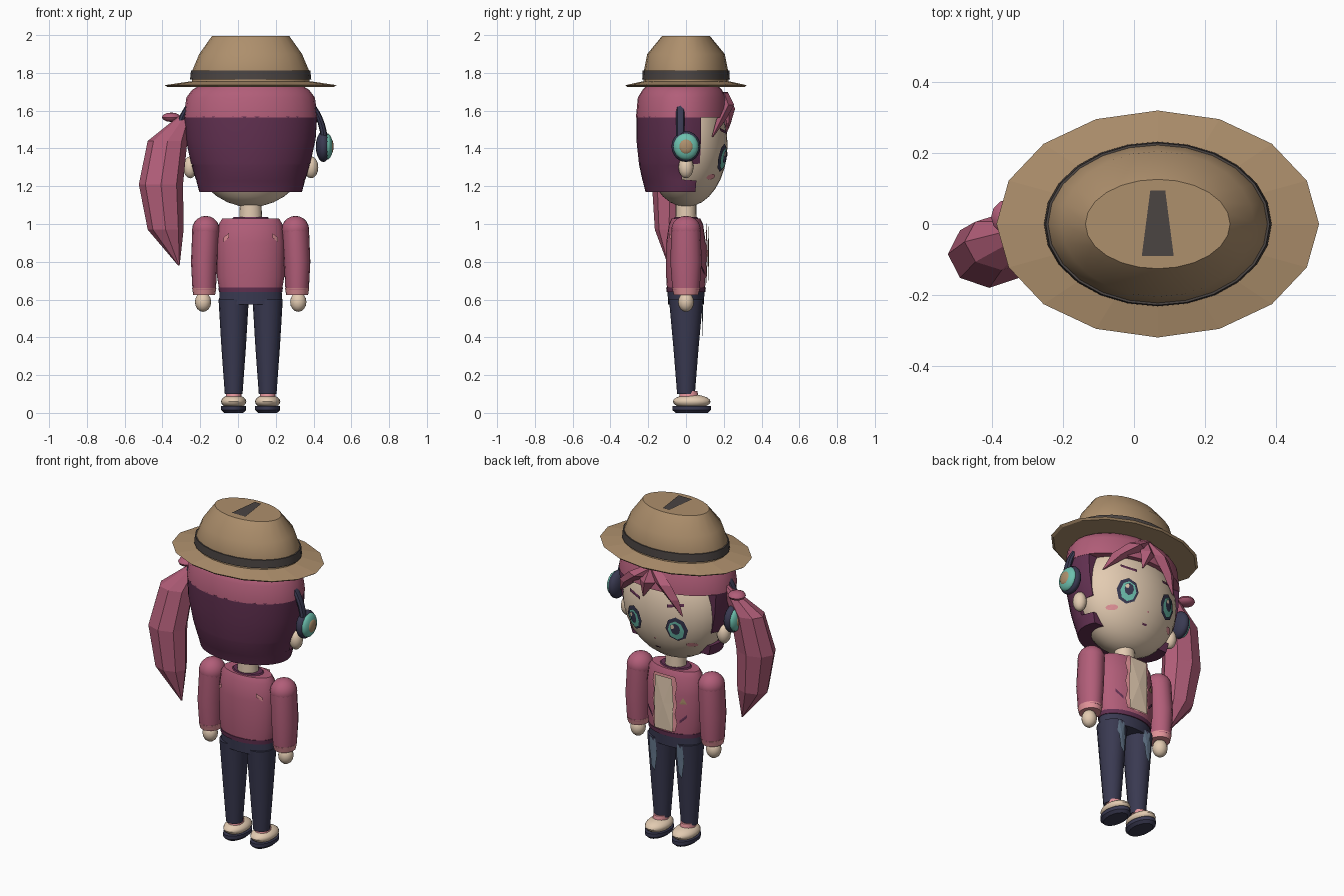
import bpy, bmesh
from math import sin, cos, pi, sqrt, radians

if "Cube" in bpy.data.objects:
    bpy.data.objects.remove(bpy.data.objects["Cube"])

CX = 0.067  # the figure's own centre line


def material(name, r, g, b):
    colour = [(c / 255) ** 2.2 for c in (r, g, b)] + [1]
    m = bpy.data.materials.new(name)
    m.use_nodes = True
    m.diffuse_color = colour
    m.node_tree.nodes["Principled BSDF"].inputs["Base Color"].default_value = colour
    return m


TAN = material("tan felt", 172, 142, 108)
GREY = material("dark grey", 76, 70, 68)
PINK = material("rose", 176, 94, 120)
PLUM = material("plum", 98, 52, 82)
NAVY = material("navy", 60, 60, 82)
TEAL = material("teal", 108, 190, 172)
SKIN = material("skin", 226, 202, 176)
BLUSH = material("light pink", 226, 146, 152)
SLATE = material("slate blue", 98, 116, 136)


def finish(name, bm, mat, smooth):
    me = bpy.data.meshes.new(name)
    bm.to_mesh(me)
    bm.free()
    me.materials.append(mat)
    if smooth:
        me.shade_smooth()
        me.set_sharp_from_angle(angle=radians(40))
    ob = bpy.data.objects.new(name, me)
    bpy.context.collection.objects.link(ob)
    return ob


def loft(name, rings, mat, sides=20, smooth=True, arc=None):
    """Skin level ellipses (x, y, z, rx, ry); arc limits them to the back."""
    bm = bmesh.new()
    rows = []
    for x, y, z, rx, ry in rings:
        row = []
        for i in range(sides):
            if arc:
                t = radians(arc(z))
                a = pi - t + (pi + 2 * t) * i / (sides - 1)
            else:
                a = 2 * pi * i / sides
            row.append(bm.verts.new((CX + x + rx * cos(a), y + ry * sin(a), z)))
        rows.append(row)
    for low, high in zip(rows, rows[1:]):
        for i in range(sides):
            j = (i + 1) % sides
            bm.faces.new((low[i], low[j], high[j], high[i]))
    bm.faces.new(rows[0][::-1])
    bm.faces.new(rows[-1])
    bmesh.ops.recalc_face_normals(bm, faces=bm.faces)
    return finish(name, bm, mat, smooth)


def ellipsoid(name, loc, size, mat, segs=20):
    bm = bmesh.new()
    bmesh.ops.create_uvsphere(bm, u_segments=segs, v_segments=segs // 2, radius=1)
    bmesh.ops.scale(bm, vec=size, verts=bm.verts)
    bmesh.ops.translate(bm, vec=(CX + loc[0], loc[1], loc[2]), verts=bm.verts)
    return finish(name, bm, mat, True)


FACE = (0, 0, 1.42, 0.32, 0.22, 0.33)
CHEST = (0, 0, 0.85, 0.18, 0.105, 9)


def decal(name, points, mat, body, off=0.005, side=1):
    """Thin patch of (x, z) points laid over an ellipsoid body."""
    bx, by, bz, rx, ry, rz = body
    n = len(points)
    middle = (sum(p[0] for p in points) / n, sum(p[1] for p in points) / n)
    bm = bmesh.new()
    vs = []
    for x, z in points + [middle]:
        d = sqrt(max(0, 1 - ((x - bx) / rx) ** 2 - ((z - bz) / rz) ** 2))
        vs.append(bm.verts.new((CX + x, by + side * (ry * d + off), z)))
    for i in range(n):
        bm.faces.new((vs[i], vs[(i + 1) % n], vs[n]))
    bm.normal_update()
    if sum(f.normal.y for f in bm.faces) * side < 0:
        bmesh.ops.reverse_faces(bm, faces=bm.faces)
    return finish(name, bm, mat, False)


def oval(x, z, rx, rz, n=10):
    return [(x + rx * cos(2 * pi * i / n), z + rz * sin(2 * pi * i / n)) for i in range(n)]


def stroke(x1, z1, x2, z2, w):
    return [(x1, z1 - w), (x2, z2 - w), (x2, z2 + w), (x1, z1 + w)]


# Hat
loft("hat_brim", [(0, 0, 1.725, 0.44, 0.31), (0, 0, 1.735, 0.455, 0.32),
                  (0, 0, 1.755, 0.32, 0.23)], TAN, 16, False)
loft("hat_crown", [(0, 0, 1.74, 0.312, 0.225), (0, 0, 1.81, 0.31, 0.223),
                   (0, 0, 1.9, 0.272, 0.205), (0, 0, 1.996, 0.204, 0.126)], TAN, 24)
loft("hat_band", [(0, 0, 1.765, 0.321, 0.232), (0, 0, 1.812, 0.316, 0.229)], GREY, 24)
bm = bmesh.new()
bm.faces.new([bm.verts.new((CX + x, y, 2)) for x, y in
              ((-0.045, -0.09), (0.045, -0.09), (0.021, 0.095), (-0.021, 0.095))])
finish("hat_top_patch", bm, GREY, False)

# Head and hair
ellipsoid("face", FACE[:3], FACE[3:], SKIN, 32)
loft("back_hair", [(0, -0.02, 1.17, 0.272, 0.195), (0, -0.02, 1.23, 0.288, 0.21),
                   (0, -0.02, 1.235, 0.29, 0.212), (0, -0.02, 1.31, 0.313, 0.228),
                   (0, -0.02, 1.32, 0.316, 0.23), (0, -0.02, 1.45, 0.345, 0.244),
                   (0, -0.02, 1.57, 0.353, 0.244)], PLUM, 24,
     arc=lambda z: 21 if z < 1.232 else 0 if z < 1.315 else 24)
loft("hair_cap", [(0, -0.02, 1.565, 0.355, 0.245), (0, -0.02, 1.67, 0.34, 0.235),
                  (0, -0.02, 1.71, 0.31, 0.21), (0, -0.02, 1.74, 0.26, 0.18)], PINK, 28)

# Swept fringe locks
for name, locks in {
    "fringe_left": [(0, 0.2, 1.7, 0.04, 0.02), (0.1, 0.225, 1.63, 0.06, 0.03),
                    (0.2, 0.185, 1.55, 0.045, 0.025), (0.27, 0.14, 1.46, 0.004, 0.004)],
    "fringe_right": [(0.02, 0.2, 1.7, 0.04, 0.02), (-0.07, 0.225, 1.62, 0.055, 0.03),
                     (-0.13, 0.215, 1.54, 0.04, 0.025), (-0.18, 0.195, 1.44, 0.004, 0.004)],
    "fringe_middle": [(0.02, 0.2, 1.69, 0.05, 0.02), (0.03, 0.23, 1.61, 0.05, 0.03),
                      (0.06, 0.225, 1.51, 0.004, 0.004)],
}.items():
    loft(name, locks, PINK, 4, False)

# Side tail
loft("side_tail", [(-0.33, 0, 1.6, 0.015, 0.015), (-0.44, -0.05, 1.44, 0.105, 0.08),
                   (-0.475, -0.085, 1.21, 0.117, 0.095), (-0.45, -0.09, 0.97, 0.095, 0.075),
                   (-0.38, -0.09, 0.78, 0.004, 0.004)], PINK, 8, False)
ellipsoid("hair_tie", (-0.42, 0.02, 1.565), (0.05, 0.05, 0.025), PINK, 12)

for s, side in ((-1, "right"), (1, "left")):
    # Ears and headphones
    ellipsoid(side + "_ear", (s * 0.32, 0, 1.3), (0.038, 0.04, 0.058), SKIN, 16)
    ellipsoid(side + "_ear_cushion", (s * 0.385, 0, 1.41), (0.04, 0.077, 0.082), NAVY)
    ellipsoid(side + "_ear_cup", (s * 0.405, 0, 1.41), (0.03, 0.066, 0.07), TEAL)
    ellipsoid(side + "_cup_centre", (s * 0.425, 0, 1.41), (0.014, 0.038, 0.04), TAN)
    steps = [radians(4 + 6 * i) for i in range(11)]
    loft(side + "_headband", [(s * 0.39 * cos(a), -0.03, 1.43 + 0.36 * sin(a),
                               0.018, 0.022) for a in steps], NAVY, 8)

    # Eye, brow and cheek
    ex, ez = s * 0.14, 1.35
    decal(side + "_eye_rim", oval(ex, ez, 0.06, 0.075, 8), NAVY, FACE, 0.006)
    decal(side + "_iris", oval(ex, ez - 0.005, 0.044, 0.058, 8), TEAL, FACE, 0.011)
    decal(side + "_pupil", oval(ex, ez + 0.005, 0.026, 0.036, 8), NAVY, FACE, 0.015)
    decal(side + "_eye_shine", oval(ex + 0.014, ez + 0.02, 0.012, 0.014, 6), SKIN, FACE, 0.018)
    decal(side + "_brow", stroke(s * 0.09, 1.485, s * 0.18, 1.5, 0.008), PLUM, FACE, 0.007)
    decal(side + "_cheek", oval(s * 0.2, 1.25, 0.028, 0.015), BLUSH, FACE)

    # Arm
    ax = s * 0.237
    ellipsoid(side + "_shoulder", (ax, 0, 0.97), (0.073, 0.078, 0.073), PINK)
    loft(side + "_sleeve", [(s * 0.246, 0, 0.65, 0.062, 0.072), (s * 0.246, 0, 0.8, 0.07, 0.083),
                            (ax, 0, 0.97, 0.072, 0.077)], PINK, 16)
    loft(side + "_cuff", [(s * 0.246, 0, 0.625, 0.058, 0.064),
                          (s * 0.246, 0, 0.66, 0.064, 0.074)], BLUSH, 16)
    ellipsoid(side + "_hand", (s * 0.252, 0, 0.587), (0.043, 0.042, 0.052), SKIN, 16)

    # Leg and shoe
    lx = s * 0.09
    loft(side + "_leg", [(lx, 0, 0.1, 0.047, 0.047), (lx, 0, 0.35, 0.065, 0.067),
                         (lx, 0, 0.6, 0.08, 0.09)], NAVY, 16)
    patch = [(lx + dx, z) for dx, z in ((-0.012, 0.4), (0.012, 0.43), (0.02, 0.5), (0.03, 0.53),
                                        (0.022, 0.6), (-0.015, 0.59), (-0.024, 0.5))]
    decal(side + "_leg_fade", patch, SLATE, (lx, 0, 0.5, 0.075, 0.086, 9), 0.004)
    loft(side + "_sock", [(lx, 0.015, 0.07, 0.045, 0.055),
                          (lx, 0.015, 0.115, 0.038, 0.045)], BLUSH, 16)
    ellipsoid(side + "_shoe", (lx, 0.03, 0.06), (0.067, 0.1, 0.037), SKIN)
    loft(side + "_sole", [(lx, 0.03, 0, 0.05, 0.085), (lx, 0.03, 0.015, 0.066, 0.102),
                          (lx, 0.03, 0.036, 0.066, 0.102)], NAVY)

    # Jacket marks
    decal(side + "_back_mark", stroke(s * 0.115, 0.94, s * 0.145, 0.915, 0.012),
          BLUSH, CHEST, 0.006, -1)
    decal(side + "_pocket", stroke(s * 0.09, 0.74, s * 0.13, 0.78, 0.009), PLUM, CHEST, 0.006)

# Nose and mouth
decal("nose", oval(0, 1.265, 0.006, 0.006, 6), BLUSH, FACE)
decal("mouth", stroke(-0.015, 1.2, 0.015, 1.2, 0.005), PLUM, FACE)

# Neck, jacket and trousers
loft("neck", [(0, 0, 1, 0.062, 0.056), (0, 0, 1.13, 0.056, 0.054)], SKIN)
loft("jacket", [(0, 0, 0.645, 0.165, 0.1), (0, 0, 0.72, 0.178, 0.105), (0, 0, 0.9, 0.18, 0.105),
                (0, 0, 1, 0.168, 0.09), (0, 0, 1.03, 0.15, 0.075)], PINK, 24)
loft("jacket_hem", [(0, 0, 0.64, 0.168, 0.103), (0, 0, 0.665, 0.171, 0.105)], PLUM, 24)
loft("collar", [(0, 0, 1.025, 0.1, 0.066), (0, 0, 1.037, 0.09, 0.06)], PLUM)
loft("hips", [(0, 0, 0.575, 0.168, 0.095), (0, 0, 0.65, 0.164, 0.098)], NAVY, 24)

# Shirt front with ragged lapel edges
heights = [0.68 + 0.055 * i for i in range(7)]
lapel = [(0.07 + 0.012 * (i % 2), z) for i, z in enumerate(heights)]
decal("lapels", lapel + [(-x, z) for x, z in lapel[::-1]], BLUSH, CHEST, 0.011)
decal("shirt", [(-0.06, 0.68), (0.06, 0.68), (0.064, 0.85), (0.055, 1),
                (-0.055, 1), (-0.064, 0.85)], SKIN, CHEST, 0.018)
decal("badge", [(-0.13, 0.85), (-0.09, 0.85), (-0.11, 0.89)], TAN, CHEST, 0.007)
